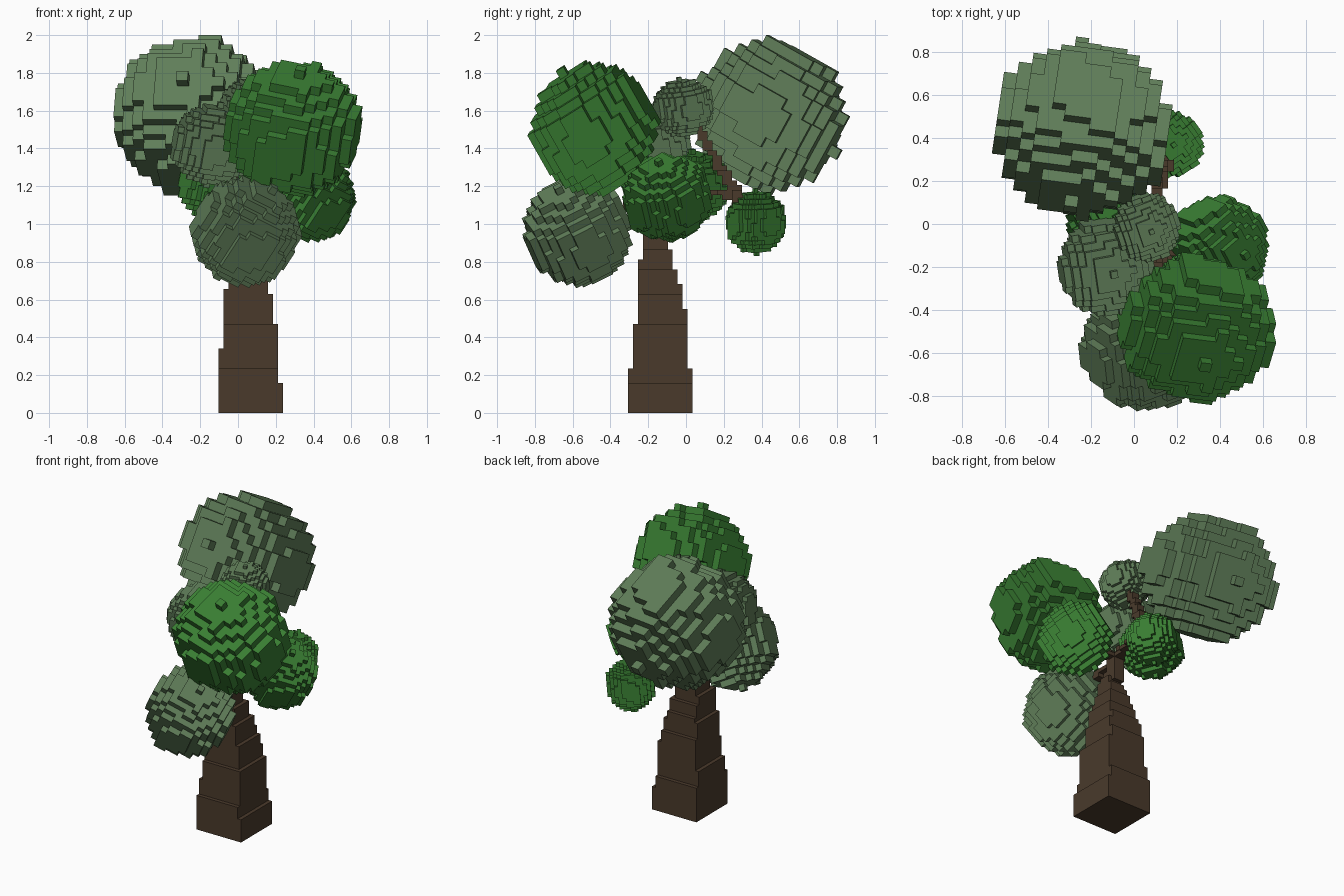
import bpy, bmesh, math
from mathutils import Vector, Euler, Matrix

if "Cube" in bpy.data.objects:
    bpy.data.objects.remove(bpy.data.objects["Cube"])


def material(name, rgb):
    m = bpy.data.materials.new(name)
    m.diffuse_color = (*rgb, 1)
    m.use_nodes = True
    m.node_tree.nodes["Principled BSDF"].inputs["Base Color"].default_value = m.diffuse_color
    return m


SAGE = material("sage_leaf", (0.115, 0.205, 0.098))
GREEN = material("green_leaf", (0.04, 0.205, 0.032))
BARK = material("bark", (0.068, 0.042, 0.024))


def leaf_clump(name, lo, hi, rot, mat):
    """Blocky ball: slightly angular icosphere remeshed to cubes, tilted, fitted to its box."""
    me = bpy.data.meshes.new(name + "_base")
    bm = bmesh.new()
    bmesh.ops.create_icosphere(bm, subdivisions=2, radius=1)
    for v in bm.verts:
        if len(v.link_edges) == 6:      # flatten the ball a little between its 12 corners
            v.co *= 0.955
    bm.to_mesh(me)
    bm.free()
    ob = bpy.data.objects.new(name, me)
    bpy.context.collection.objects.link(ob)
    mod = ob.modifiers.new("blocks", 'REMESH')
    mod.mode = 'BLOCKS'
    mod.octree_depth = 4
    mod.scale = 0.9
    mod.use_remove_disconnected = False
    dg = bpy.context.evaluated_depsgraph_get()
    out = bpy.data.meshes.new_from_object(ob.evaluated_get(dg))
    ob.modifiers.clear()
    ob.data = out
    out.transform(Euler([math.radians(a) for a in rot]).to_matrix().to_4x4())
    a = Vector([min(v.co[i] for v in out.vertices) for i in range(3)])
    b = Vector([max(v.co[i] for v in out.vertices) for i in range(3)])
    lo, hi = Vector(lo), Vector(hi)
    size = [(hi[i] - lo[i]) / (b[i] - a[i]) for i in range(3)]
    out.transform(Matrix.Translation((lo + hi) / 2) @ Matrix.Diagonal((*size, 1))
                  @ Matrix.Translation(-(a + b) / 2))
    out.materials.clear()
    out.materials.append(mat)
    return ob


# Foliage clumps: box corners, tilt
leaf_clump("large_back_foliage", (-.66, .01, 1.15), (.18, .87, 2.0), (61, 0, -8), SAGE)
leaf_clump("large_front_foliage", (-.08, -.84, 1.14), (.66, -.13, 1.87), (30, 12, -8), GREEN)
leaf_clump("low_front_foliage", (-.26, -.87, .66), (.34, -.28, 1.26), (30, 25, 20), SAGE)
leaf_clump("right_foliage", (.16, -.34, .9), (.63, .14, 1.38), (30, 20, 40), GREEN)
leaf_clump("small_back_foliage", (0, .21, .83), (.33, .53, 1.19), (5, 5, 35), GREEN)
leaf_clump("small_top_foliage", (-.1, -.18, 1.45), (.22, .15, 1.78), (10, 5, 20), SAGE)
leaf_clump("left_foliage", (-.36, -.43, 1.19), (.1, .03, 1.65), (10, 8, 10), SAGE)
leaf_clump("inner_foliage", (-.32, -.17, 1.0), (.08, .23, 1.4), (5, 10, 30), GREEN)

# Trunk and branches: square-section limbs (points with half widths) filled with cubes
CELL = 0.0262
ORIGIN = Vector((0.054, -0.149, 0))
cells = set()


def limb(points):
    for (p, r), (q, s) in zip(points, points[1:]):
        p, q = Vector(p), Vector(q)
        n = max(2, int((q - p).length / CELL * 2))
        for k in range(n + 1):
            t = k / n
            c = (p.lerp(q, t) - ORIGIN) / CELL
            h = (r + (s - r) * t) / CELL
            z = max(0, math.floor(c.z))
            for x in range(round(c.x - h), max(round(c.x + h), round(c.x - h) + 1)):
                for y in range(round(c.y - h), max(round(c.y + h), round(c.y - h) + 1)):
                    cells.add((x, y, z))


FORK = (.05, -.165, .95)
CROWN = (.03, -.12, 1.13)
limb([((.06, -.143, 0), .176), ((.06, -.128, .5), .135), ((.05, -.148, .7), .11), (FORK, .05),
      (CROWN, .035)])
for tip in [(.04, -.45, 1.08), (.35, -.1, 1.14), (.25, -.42, 1.4), (-.12, -.2, 1.38)]:
    limb([(CROWN, .03), (tip, .022)])
limb([(CROWN, .03), ((.12, .18, 1.16), .025), ((.15, .33, 1.1), .022)])
limb([((.15, .3, 1.1), .035), ((.06, .02, 1.58), .018)])

bm = bmesh.new()
verts = {}


def vert(key):
    if key not in verts:
        verts[key] = bm.verts.new(ORIGIN + Vector(key) * CELL)
    return verts[key]


for c in cells:
    for ax in range(3):
        for side in (0, 1):
            nb = list(c)
            nb[ax] += 1 if side else -1
            if tuple(nb) in cells:
                continue
            u, v = (ax + 1) % 3, (ax + 2) % 3
            ring = []
            for du, dv in ((0, 0), (1, 0), (1, 1), (0, 1)):
                k = list(c)
                k[ax] += side
                k[u] += du
                k[v] += dv
                ring.append(vert(tuple(k)))
            bm.faces.new(ring if side else ring[::-1])
me = bpy.data.meshes.new("trunk_and_branches")
bm.to_mesh(me)
bm.free()
me.materials.append(BARK)
bpy.context.collection.objects.link(bpy.data.objects.new("trunk_and_branches", me))
